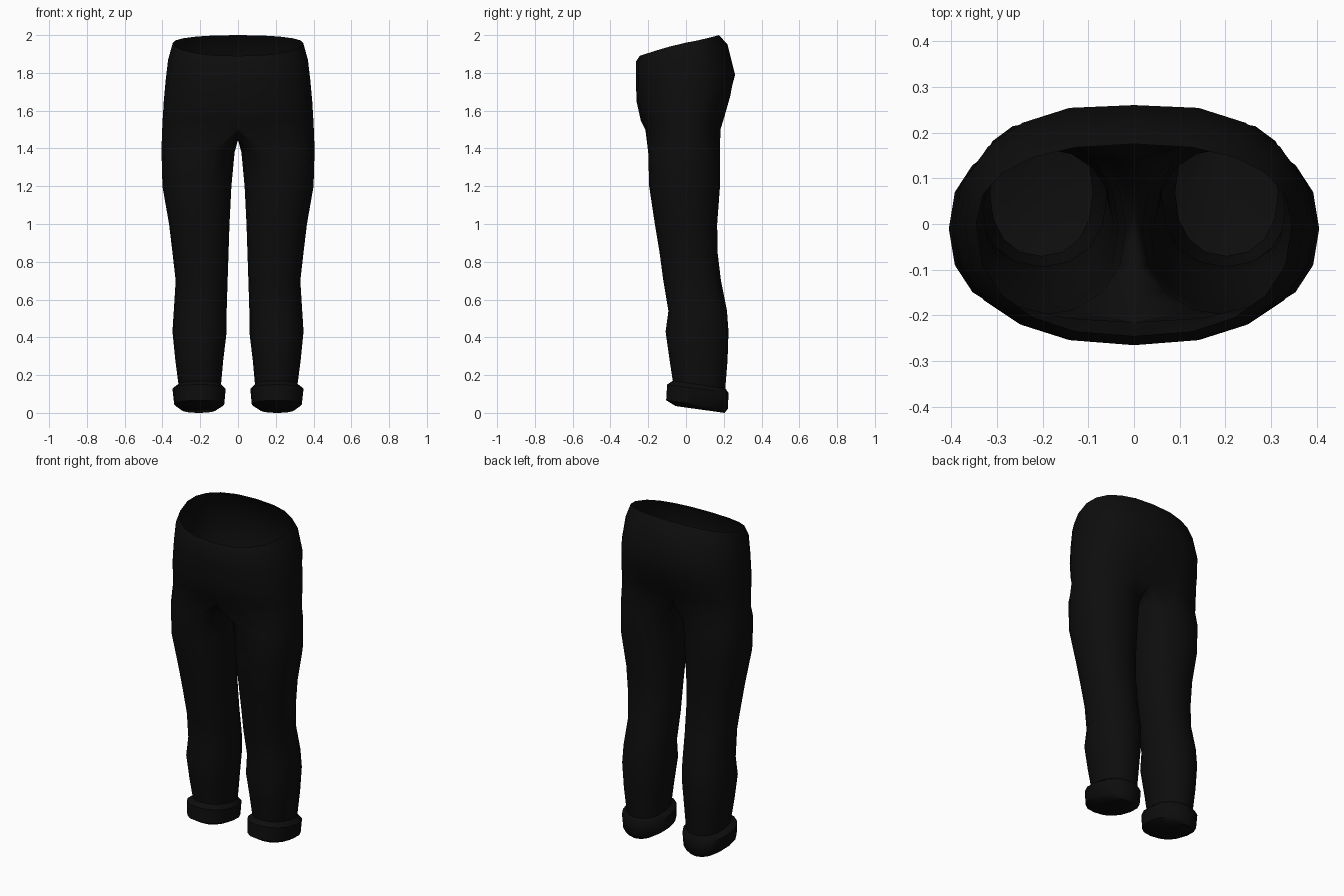
import bpy, bmesh, math

cube = bpy.data.objects.get("Cube")
if cube:
    bpy.data.objects.remove(cube, do_unlink=True)

black = bpy.data.materials.new("black_cloth")
black.use_nodes = True
colour = (0.004, 0.004, 0.004, 1)
black.diffuse_color = colour
black.node_tree.nodes["Principled BSDF"].inputs["Base Color"].default_value = colour
black.node_tree.nodes["Principled BSDF"].inputs["Roughness"].default_value = 0.9

OUTER, SIDES = 11, 16    # points from front seam to back seam, points round a leg


def power(v, p):
    return math.copysign(abs(v) ** p, v)


def hip_ring(x, front, back, z_front, z_side, z_back, dip):
    """Half ring from the front seam round the side to the back seam."""
    pts = []
    for i in range(OUTER):
        t = math.pi * (i / (OUTER - 1) - 0.5)
        s = math.sin(t)
        y = power(s, 0.85) * (back if s > 0 else -front)
        z = z_side + abs(s) * ((z_back if s > 0 else z_front) - z_side)
        pts.append([x * power(math.cos(t), 0.85), y, z])
    pts[0][0] = pts[-1][0] = 0
    pts[-1][1] -= dip
    return pts


def leg_ring(z, inner, outer, front, back, tilt=0):
    """Closed ring round one leg, its front raised by the tilt."""
    pts = []
    for i in range(SIDES):
        t = 2 * math.pi * (i - 5) / SIDES
        c, s = power(math.cos(t), 0.9), power(math.sin(t), 0.9)
        pts.append([(inner + outer) / 2 + c * (outer - inner) / 2,
                    (front + back) / 2 + s * (back - front) / 2, z - tilt * s])
    return pts


def crotch_ring():
    """Outer half follows the thigh, inner half runs along the centre seam."""
    pts = hip_ring(0.403, -0.215, 0.19, 1.5, 1.47, 1.5, 0.05)
    n = SIDES - OUTER + 1
    y0, y1 = pts[-1][1], pts[0][1]
    for k in range(1, n):
        f = k / n
        pts.append([0, y0 + (y1 - y0) * f, 1.5 - 0.055 * math.sin(math.pi * f)])
    return pts


def skin(name, rings, cap=False):
    """Join neighbouring rings with quads and mirror the half."""
    bm = bmesh.new()
    rows = [[bm.verts.new(p) for p in r] for r in rings]
    for a, b in zip(rows, rows[1:]):
        closed = len(a) == SIDES
        for i in range(SIDES if closed else OUTER - 1):
            j = (i + 1) % SIDES
            bm.faces.new((a[i], b[i], b[j], a[j]))
    if cap:
        bm.faces.new(rows[-1])
    bmesh.ops.recalc_face_normals(bm, faces=bm.faces)
    # Point the cloth outwards
    bm.faces.ensure_lookup_table()
    side = max(bm.faces, key=lambda f: f.calc_center_median().x)
    if side.normal.x < 0:
        bmesh.ops.reverse_faces(bm, faces=bm.faces)
    mesh = bpy.data.meshes.new(name)
    bm.to_mesh(mesh)
    bm.free()
    mesh.materials.append(black)
    obj = bpy.data.objects.new(name, mesh)
    bpy.context.collection.objects.link(obj)
    mirror = obj.modifiers.new("mirror", "MIRROR")
    mirror.use_clip = True
    bpy.ops.object.select_all(action="DESELECT")
    obj.select_set(True)
    bpy.context.view_layer.objects.active = obj
    bpy.ops.object.shade_smooth_by_angle(angle=math.radians(50))
    return obj


# Hips: half width, front, back, heights at front, side and back, seam dip
hips = [hip_ring(*r) for r in (
    (0.345, -0.245, 0.175, 1.89, 1.96, 2.0, 0),
    (0.37, -0.265, 0.22, 1.86, 1.87, 1.95, 0),
    (0.383, -0.265, 0.265, 1.76, 1.76, 1.79, 0.005),
    (0.393, -0.262, 0.245, 1.65, 1.65, 1.68, 0.015),
    (0.399, -0.24, 0.215, 1.55, 1.55, 1.58, 0.03),
)]

# Legs: height, inner and outer side, front, back, tilt
legs = [leg_ring(*r) for r in (
    (1.38, 0.018, 0.405, -0.2, 0.18),
    (1.2, 0.035, 0.4, -0.195, 0.18),
    (1.0, 0.045, 0.365, -0.165, 0.165),
    (0.85, 0.05, 0.347, -0.14, 0.167),
    (0.7, 0.055, 0.33, -0.12, 0.185),
    (0.54, 0.06, 0.34, -0.093, 0.217),
    (0.43, 0.06, 0.347, -0.108, 0.225),
    (0.28, 0.078, 0.332, -0.087, 0.22),
    (0.15, 0.09, 0.315, -0.07, 0.208, 0.02),
)]
crotch = crotch_ring()
skin("trousers", hips + [crotch] + legs)

# Turned-up cuffs, closed underneath
cuffs = [leg_ring(*r) for r in (
    (0.15, 0.09, 0.315, -0.07, 0.208, 0.02),
    (0.128, 0.065, 0.347, -0.1, 0.225, 0.022),
    (0.045, 0.073, 0.338, -0.105, 0.222, 0.022),
    (0.018, 0.115, 0.3, -0.055, 0.205, 0.018),
)]
skin("trouser_cuffs", cuffs, cap=True)
